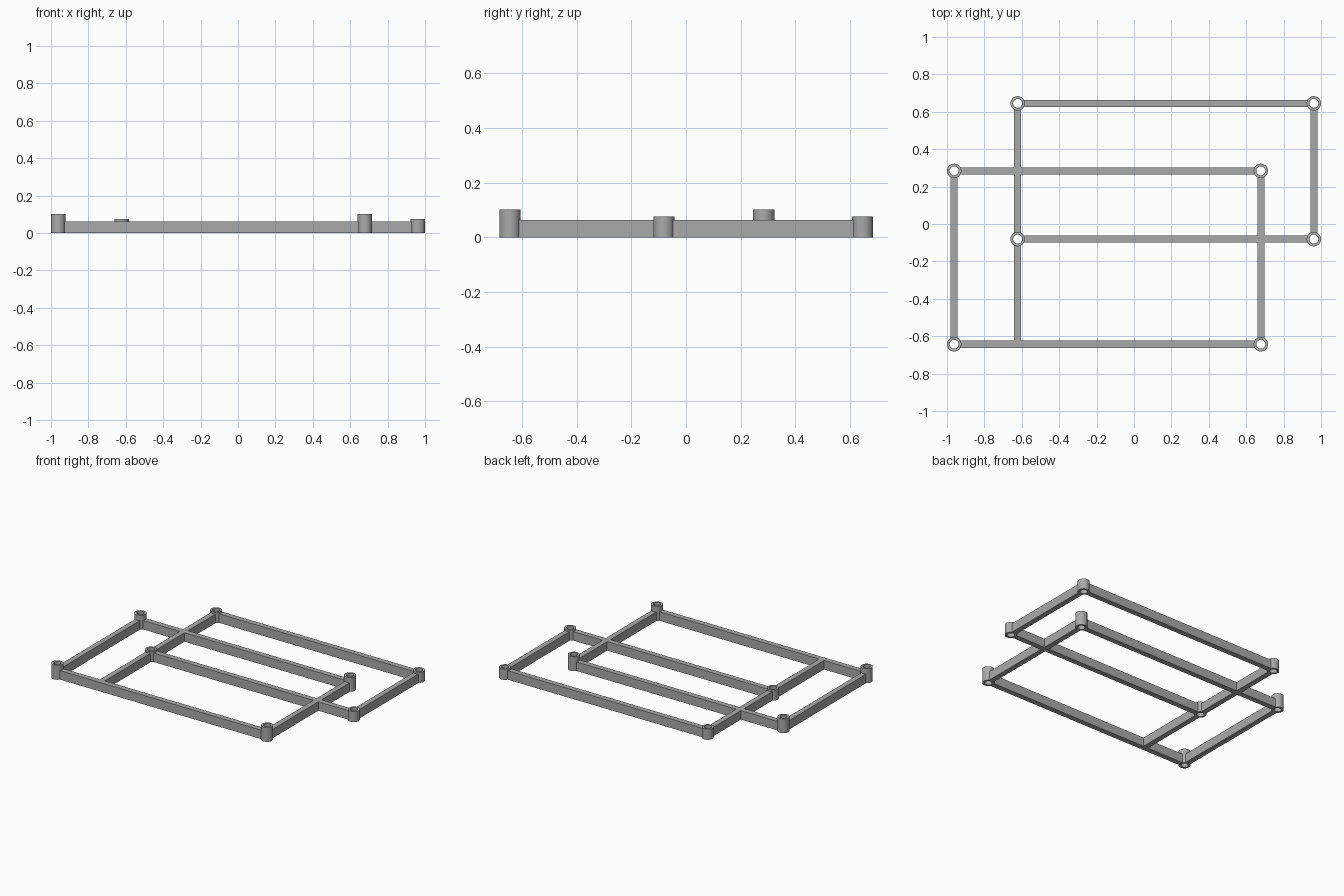
import bpy, bmesh, math
from mathutils import Matrix, Vector

if "Cube" in bpy.data.objects:
    bpy.data.objects.remove(bpy.data.objects["Cube"])

BAR_W, BAR_H = 0.038, 0.063
OUTER, INNER = 0.0385, 0.024
INSET = 0.031  # bars end inside the tube wall, leaving the bore open

grey = bpy.data.materials.new("mid grey")
grey.use_nodes = True
grey.diffuse_color = (0.4, 0.4, 0.4, 1)
grey.node_tree.nodes["Principled BSDF"].inputs["Base Color"].default_value = (0.4, 0.4, 0.4, 1)


def finish(name, bm):
    bmesh.ops.recalc_face_normals(bm, faces=bm.faces)
    mesh = bpy.data.meshes.new(name)
    bm.to_mesh(mesh)
    bm.free()
    mesh.materials.append(grey)
    obj = bpy.data.objects.new(name, mesh)
    bpy.context.collection.objects.link(obj)
    return obj


def bar(name, start, end, start_inset=INSET, end_inset=INSET):
    a, b = Vector((*start, 0)), Vector((*end, 0))
    way = (b - a).normalized()
    a, b = a + way * start_inset, b - way * end_inset
    size = [abs(c) or BAR_W for c in b - a]
    bm = bmesh.new()
    bmesh.ops.create_cube(bm, size=1)
    bmesh.ops.scale(bm, vec=(size[0], size[1], BAR_H), verts=bm.verts)
    bmesh.ops.translate(bm, vec=(a + b) / 2 + Vector((0, 0, BAR_H / 2)), verts=bm.verts)
    finish(name, bm)


def tube(name, x, y, height):
    # Rectangular wall section revolved about the post axis
    bm = bmesh.new()
    section = [(INNER, 0), (OUTER, 0), (OUTER, height), (INNER, height)]
    verts = [bm.verts.new((r, 0, z)) for r, z in section]
    edges = [bm.edges.new((verts[i], verts[(i + 1) % 4])) for i in range(4)]
    bmesh.ops.spin(bm, geom=verts + edges, axis=(0, 0, 1), cent=(0, 0, 0),
                   angle=math.tau, steps=40)
    bmesh.ops.remove_doubles(bm, verts=bm.verts, dist=0.0001)
    bmesh.ops.transform(bm, matrix=Matrix.Translation((x, y, 0)), verts=bm.verts)
    obj = finish(name, bm)
    bpy.ops.object.select_all(action="DESELECT")
    obj.select_set(True)
    bpy.context.view_layer.objects.active = obj
    bpy.ops.object.shade_smooth_by_angle(angle=math.radians(30))


def frame(name, x0, x1, y0, y1, height):
    for sx, x in (("right", x0), ("left", x1)):
        for sy, y in (("front", y0), ("back", y1)):
            tube(f"{name}_{sy}_{sx}_post", x, y, height)
        bar(f"{name}_{sx}_bar", (x, y0), (x, y1))
    for sy, y in (("front", y0), ("back", y1)):
        bar(f"{name}_{sy}_bar", (x0, y), (x1, y))


# Two overlapping rectangular frames with standoff posts
frame("tall_frame", -0.9615, 0.678, -0.643, 0.284, 0.101)
frame("short_frame", -0.622, 0.9615, -0.081, 0.645, 0.075)

# Brace tying the short frame to the front bar of the tall frame
bar("front_brace", (-0.622, -0.081), (-0.622, -0.643), end_inset=0)
